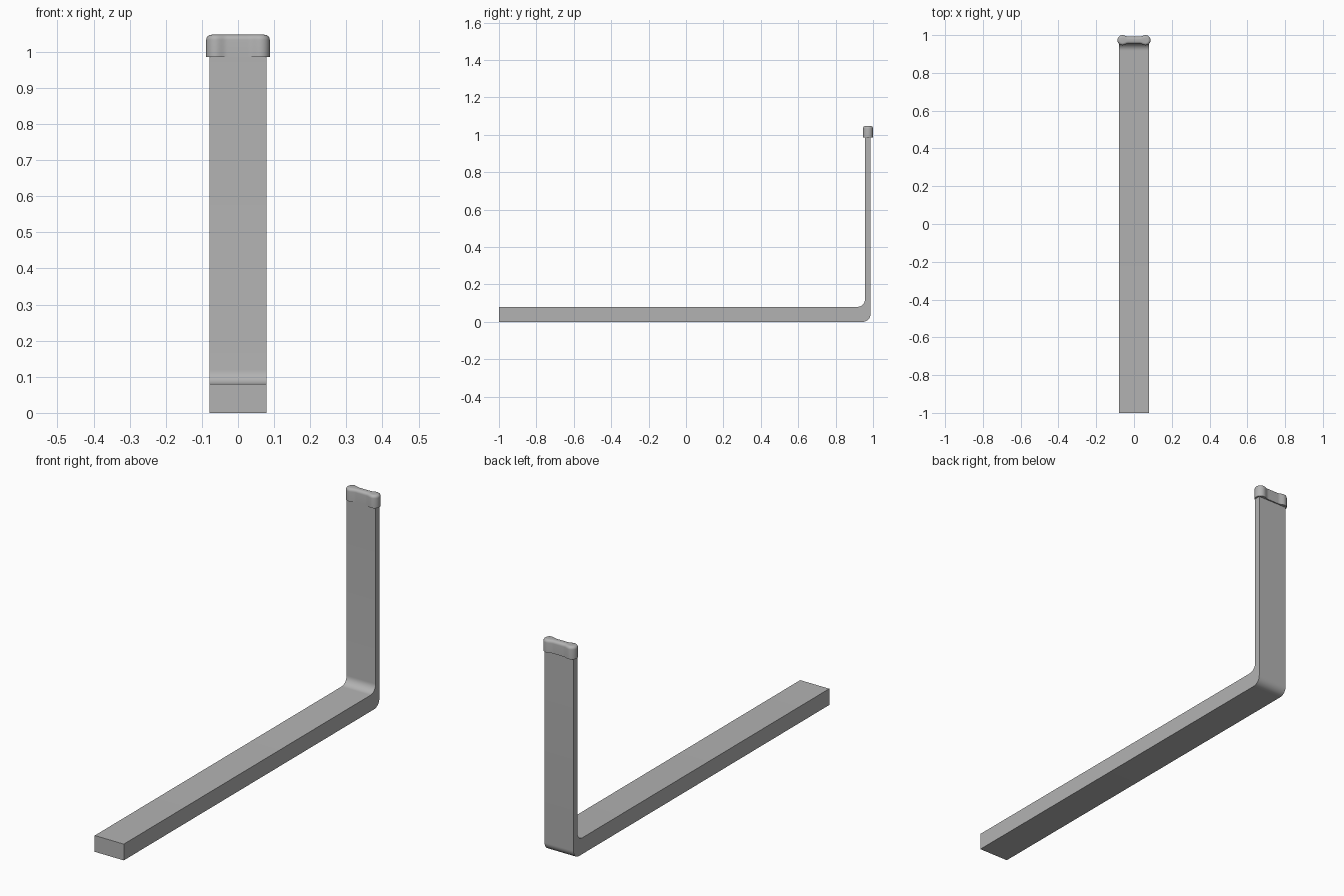
import bpy, bmesh, math

cube = bpy.data.objects.get("Cube")
if cube:
    bpy.data.objects.remove(cube)

grey = bpy.data.materials.new("plain grey")
grey.use_nodes = True
colour = (0.45, 0.45, 0.45, 1)
grey.diffuse_color = colour
grey.node_tree.nodes["Principled BSDF"].inputs["Base Color"].default_value = colour


def finish(name, bm):
    bmesh.ops.recalc_face_normals(bm, faces=bm.faces)
    mesh = bpy.data.meshes.new(name)
    bm.to_mesh(mesh)
    bm.free()
    obj = bpy.data.objects.new(name, mesh)
    bpy.context.collection.objects.link(obj)
    mesh.materials.append(grey)
    bpy.ops.object.select_all(action="DESELECT")
    obj.select_set(True)
    bpy.context.view_layer.objects.active = obj
    bpy.ops.object.shade_smooth_by_angle(angle=math.radians(35))
    return obj


def arc(cx, cy, r, start, end, steps=10):
    angles = [math.radians(start + (end - start) * i / steps) for i in range(steps + 1)]
    return [(cx + r * math.cos(a), cy + r * math.sin(a)) for a in angles]


# L-shaped bar: side profile in (y, z), extruded across x
HALF, BACK, FRONT, BASE, TOP, R = 0.079, 0.986, 0.957, 0.08, 1.0, 0.04
profile = [(-1, 0)] + arc(BACK - R, R, R, -90, 0)
profile += [(BACK, TOP), (FRONT, TOP)]
profile += arc(FRONT - R, BASE + R, R, 0, -90) + [(-1, BASE)]
bm = bmesh.new()
side = bm.faces.new([bm.verts.new((-HALF, y, z)) for y, z in profile])
swept = bmesh.ops.extrude_face_region(bm, geom=[side])["geom"]
bmesh.ops.translate(bm, vec=(2 * HALF, 0, 0),
                    verts=[v for v in swept if isinstance(v, bmesh.types.BMVert)])
finish("angled_bar", bm)


# End cap: waisted outline with round ends, stacked in rings to a rounded rim
def cap_outline(inset):
    cx, r, waist = 0.061, 0.027 - inset, 0.019 - inset
    right = arc(cx, 0, r, -90, 90, 16)
    span = []
    for i in range(1, 24):
        x = cx * (1 - i / 12)
        t = min(1, max(0, (abs(x) - 0.03) / (cx - 0.03)))
        span.append((x, waist + (r - waist) * t * t * (3 - 2 * t)))
    half = right + span
    return half + [(-x, -y) for x, y in half]


rim, cap_top = 0.014, 1.047
levels = [(0.985, 0)]
for i in range(7):
    a = math.radians(15 * i)
    levels.append((cap_top - rim + rim * math.sin(a), rim * (1 - math.cos(a))))
bm = bmesh.new()
rings = [[bm.verts.new((x, 0.973 + y, z)) for x, y in cap_outline(d)] for z, d in levels]
for low, high in zip(rings, rings[1:]):
    for i in range(len(low)):
        j = (i + 1) % len(low)
        bm.faces.new((low[i], low[j], high[j], high[i]))
bm.faces.new(rings[0])
bm.faces.new(rings[-1])
finish("end_cap", bm)
